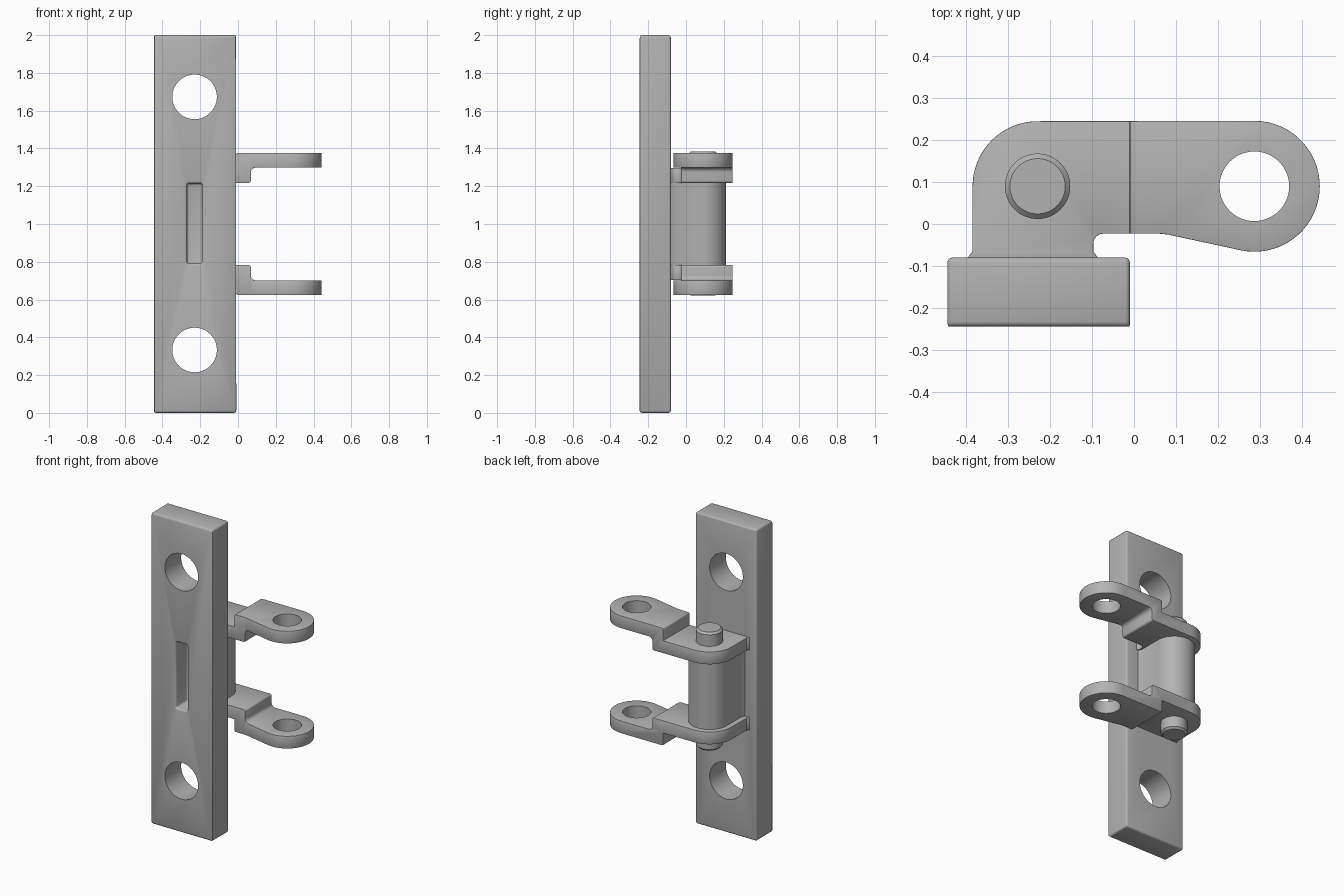
import bpy, bmesh, math
from mathutils import Matrix, Vector

cube = bpy.data.objects.get("Cube")
if cube:
    bpy.data.objects.remove(cube, do_unlink=True)

steel = bpy.data.materials.new("grey steel")
steel.use_nodes = True
GREY = (0.45, 0.45, 0.45, 1)
steel.diffuse_color = GREY
steel.node_tree.nodes["Principled BSDF"].inputs["Base Color"].default_value = GREY

MID = 1.0                # height of the mirror plane
PIN = (-0.23, 0.09)      # pin axis
EYE = (0.287, 0.09)      # axis of the link eyes


def arc(centre, radius, start, end, steps=16):
    angles = [math.radians(start + (end - start) * i / steps) for i in range(steps + 1)]
    return [(centre[0] + radius * math.cos(a), centre[1] + radius * math.sin(a)) for a in angles]


def prism(name, outline, low, high, axis="z"):
    """Extrude an outline along z, or an x-z outline along y."""
    bm = bmesh.new()
    place = (lambda p: (p[0], p[1], low)) if axis == "z" else (lambda p: (p[0], low, p[1]))
    face = bm.faces.new([bm.verts.new(place(p)) for p in outline])
    step = Vector((0, 0, high - low)) if axis == "z" else Vector((0, high - low, 0))
    top = bmesh.ops.extrude_face_region(bm, geom=[face])["geom"]
    bmesh.ops.translate(bm, vec=step, verts=[v for v in top if isinstance(v, bmesh.types.BMVert)])
    bmesh.ops.recalc_face_normals(bm, faces=bm.faces)
    mesh = bpy.data.meshes.new(name)
    bm.to_mesh(mesh)
    bm.free()
    mesh.materials.append(steel)
    obj = bpy.data.objects.new(name, mesh)
    bpy.context.collection.objects.link(obj)
    return obj


def select(obj):
    bpy.ops.object.select_all(action="DESELECT")
    obj.select_set(True)
    bpy.context.view_layer.objects.active = obj


def bevel(obj, width, segments=3):
    mod = obj.modifiers.new("Rounded edges", "BEVEL")
    mod.width, mod.segments = width, segments
    mod.limit_method, mod.angle_limit = "ANGLE", math.radians(40)
    select(obj)
    bpy.ops.object.modifier_apply(modifier=mod.name)


def combine(obj, tool, operation):
    mod = obj.modifiers.new("Cut", "BOOLEAN")
    mod.operation, mod.object, mod.solver = operation, tool, "EXACT"
    select(obj)
    bpy.ops.object.modifier_apply(modifier=mod.name)
    bpy.data.objects.remove(tool, do_unlink=True)


def smooth(obj):
    select(obj)
    bpy.ops.object.shade_smooth_by_angle(angle=math.radians(32))


def rectangle(x0, x1, z0, z1):
    return [(x0, z0), (x1, z0), (x1, z1), (x0, z1)]


# Mounting plate with two screw holes and a blind slot
plate = prism("mounting_plate", rectangle(-0.445, -0.01, 0, 2), -0.245, -0.08, "y")
slot = prism("slot_cutter", rectangle(-0.27, -0.19, 0.79, 1.215), -0.4, -0.13, "y")
bevel(slot, 0.012)
combine(plate, slot, "DIFFERENCE")
bevel(plate, 0.02)
for z in (0.333, 1.673):
    hole = prism("hole_cutter", arc((PIN[0], z), 0.118, 0, 354.375, 63), -0.4, 0.1, "y")
    combine(plate, hole, "DIFFERENCE")
smooth(plate)

# Barrel between the links, running flat into the plate
body = arc(PIN, 0.122, 0, 180, 32)
body += [(-0.352, -0.055), (-0.365, -0.085), (-0.095, -0.085), (-0.108, -0.055)]
smooth(prism("barrel", body, 0.78, 1.225))

# Pin with chamfered ends
pin = prism("hinge_pin", arc(PIN, 0.078, 0, 352.5, 47), 0.622, 1.383)
bevel(pin, 0.012, 1)
smooth(pin)

# Link plan: rounded heel, tangent eye, fillet into the plate foot
plan = [(-0.4, -0.085), (-0.385, -0.065)]
plan += arc(PIN, 0.155, 180, 90)
plan += arc(EYE, 0.156, 90, -102, 32)
plan += [(0.08, -0.025), (0.06, -0.023)]
plan += arc((-0.073, -0.047), 0.024, 90, 180, 6)
plan += [(-0.097, -0.065), (-0.083, -0.085)]

# Stepped side profile of a link, measured from the mirror plane
step = [(-0.45, 0.217), (0.056, 0.217)]
step += arc((0.056, 0.229), 0.012, -90, 0, 4)
step += arc((0.092, 0.274), 0.024, 180, 90, 6)
step += [(0.5, 0.298), (0.5, 0.377)]
step += arc((0.0, 0.367), 0.01, 90, 180, 4)
step += [(-0.01, 0.297), (-0.45, 0.297)]

for name, side in (("upper_link", 1), ("lower_link", -1)):
    profile = [(x, MID + side * z) for x, z in step]
    link = prism(name, plan, MID - 0.5, MID + 0.5)
    combine(link, prism("step_cutter", profile, -0.5, 0.5, "y"), "INTERSECT")
    bevel(link, 0.006, 2)
    eye = prism("eye_cutter", arc(EYE, 0.083, 0, 352.5, 47), 0.2, 1.8)
    combine(link, eye, "DIFFERENCE")
    smooth(link)
